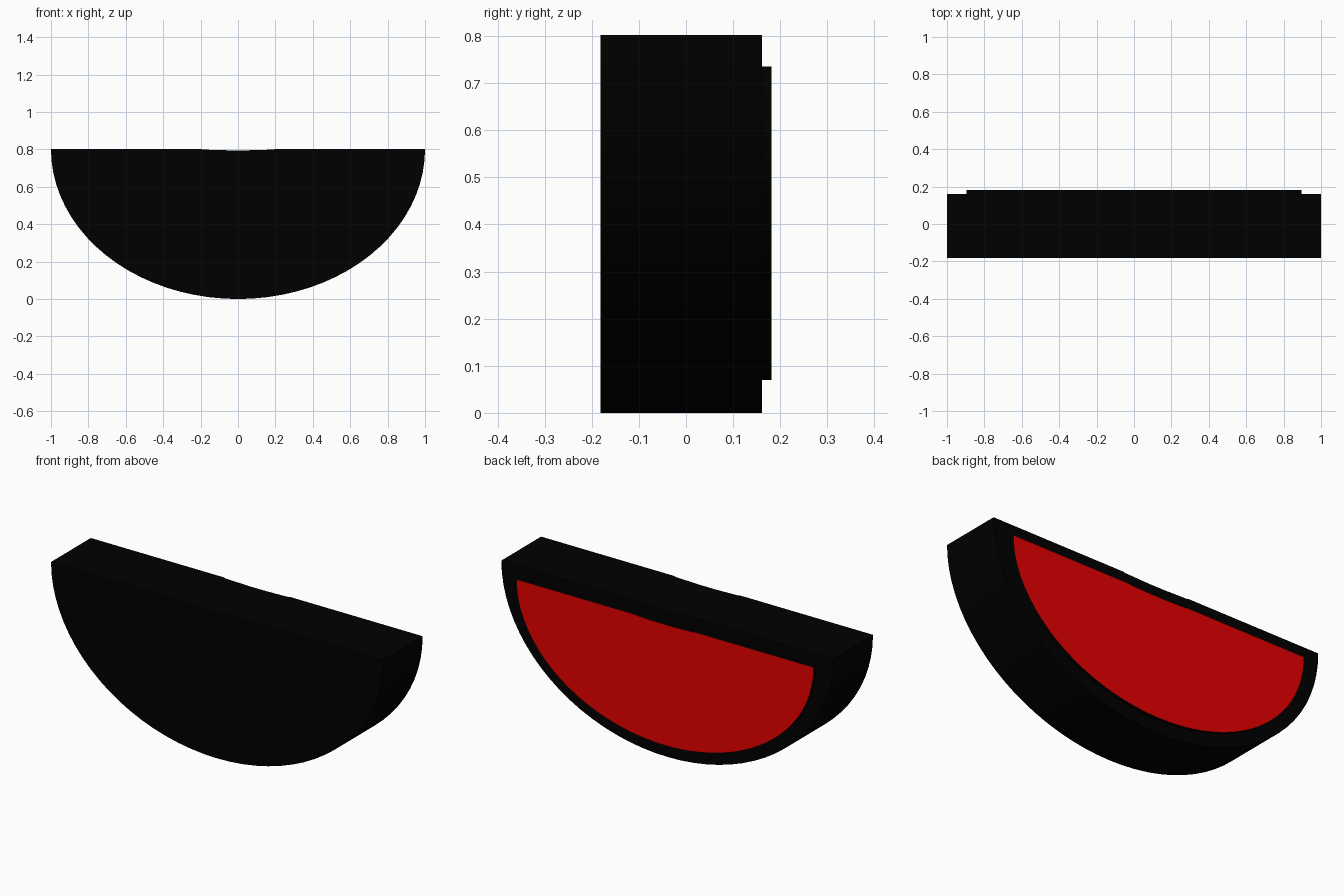
import bpy
import bmesh
import math

cube = bpy.data.objects.get("Cube")
if cube:
    bpy.data.objects.remove(cube, do_unlink=True)


def make_material(name, color):
    mat = bpy.data.materials.new(name)
    mat.use_nodes = True
    mat.diffuse_color = color
    mat.node_tree.nodes["Principled BSDF"].inputs["Base Color"].default_value = color
    return mat


black = make_material("black", (0, 0, 0, 1))
red = make_material("red", (0.8, 0, 0, 1))


def half_disc(name, half_width, depth, top, y_front, y_back, materials, steps=40):
    """Extruded half ellipse with a shallow dip in the middle of its flat top."""
    outline = []
    for i in range(steps + 1):
        a = math.pi * i / steps
        outline.append((-half_width * math.cos(a), top - depth * math.sin(a)))
    # Shallow dip along the top edge
    for x, drop in ((0.2, 0), (0.19, 0.003), (0.05, 0.007),
                    (-0.05, 0.007), (-0.19, 0.003), (-0.2, 0)):
        outline.append((x * half_width, top - drop * half_width))

    bm = bmesh.new()
    front = bm.faces.new([bm.verts.new((x, y_front, z)) for x, z in outline])
    result = bmesh.ops.extrude_face_region(bm, geom=[front], use_keep_orig=True)
    moved = [v for v in result["geom"] if isinstance(v, bmesh.types.BMVert)]
    bmesh.ops.translate(bm, verts=moved, vec=(0, y_back - y_front, 0))
    bmesh.ops.recalc_face_normals(bm, faces=bm.faces)
    # The back face takes the last material
    for face in bm.faces:
        face.material_index = len(materials) - 1 if face.normal.y > 0.9 else 0

    mesh = bpy.data.meshes.new(name)
    bm.to_mesh(mesh)
    bm.free()
    for mat in materials:
        mesh.materials.append(mat)
    obj = bpy.data.objects.new(name, mesh)
    bpy.context.collection.objects.link(obj)
    return obj


# Thick black body
half_disc("body", 1.0, 0.802, 0.802, -0.181, 0.161, [black])
# Raised panel on the back, red on its face and black on its rim
half_disc("back_panel", 0.896, 0.665, 0.735, 0.156, 0.181, [black, red])
